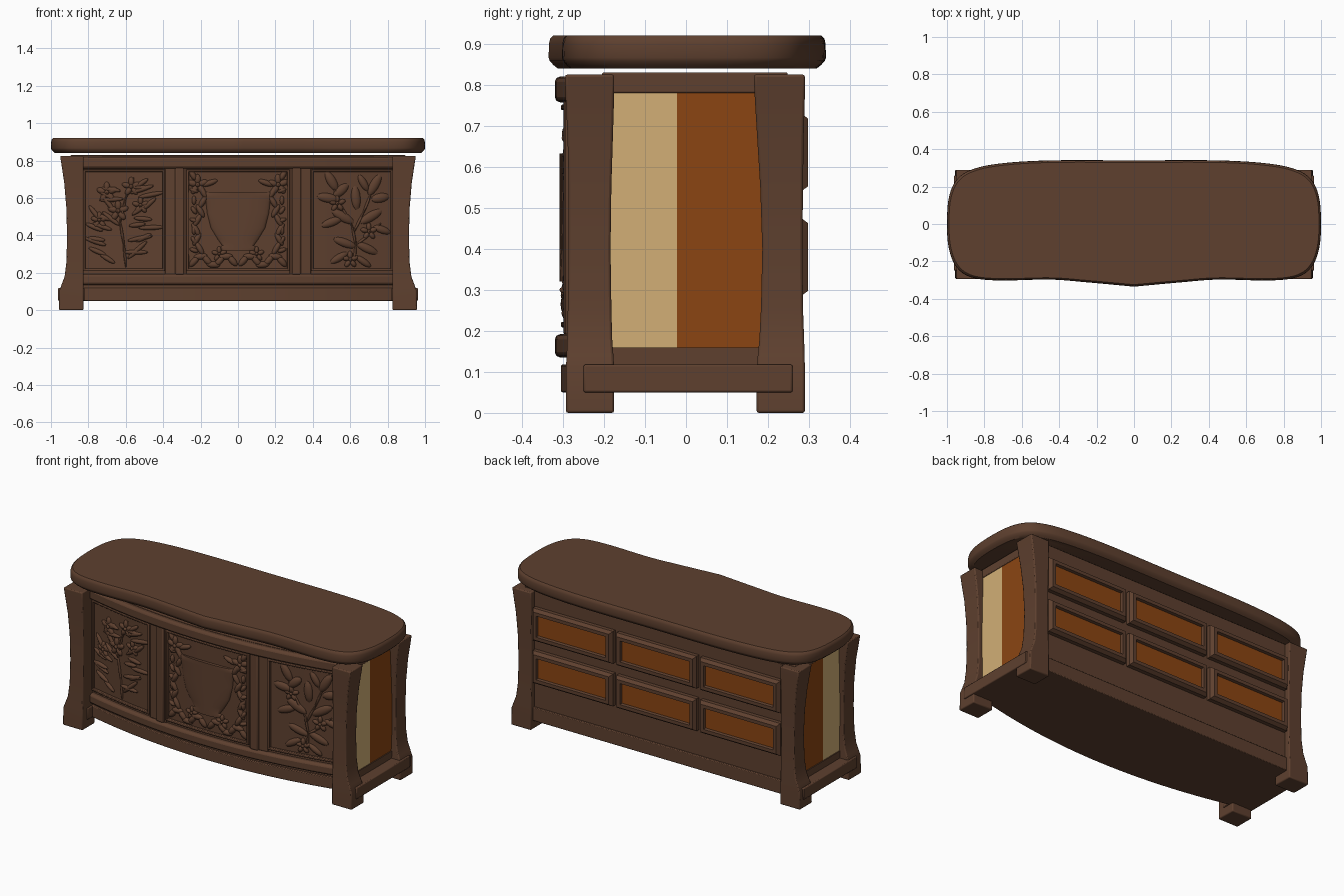
import bpy, bmesh, math, random
from mathutils import Matrix, Vector

if "Cube" in bpy.data.objects:
    bpy.data.objects.remove(bpy.data.objects["Cube"])

random.seed(4)


def material(name, rgb):
    m = bpy.data.materials.new(name)
    m.diffuse_color = (*rgb, 1)
    m.use_nodes = True
    m.node_tree.nodes["Principled BSDF"].inputs["Base Color"].default_value = m.diffuse_color
    return m


BROWN = material("dark_brown_wood", (0.112, 0.051, 0.028))
ORANGE = material("orange_brown_panel", (0.258, 0.060, 0.006))
TAN = material("tan_panel", (0.645, 0.429, 0.181))


def finish(name, bm, mats, bevel=0, angle=35):
    bmesh.ops.recalc_face_normals(bm, faces=bm.faces)
    me = bpy.data.meshes.new(name)
    bm.to_mesh(me)
    bm.free()
    ob = bpy.data.objects.new(name, me)
    bpy.context.collection.objects.link(ob)
    for m in mats:
        me.materials.append(m)
    if bevel:
        mod = ob.modifiers.new("bevel", 'BEVEL')
        mod.width, mod.segments, mod.limit_method = bevel, 2, 'ANGLE'
        mod.angle_limit = math.radians(40)
    bpy.ops.object.select_all(action='DESELECT')
    ob.select_set(True)
    bpy.context.view_layer.objects.active = ob
    bpy.ops.object.shade_smooth_by_angle(angle=math.radians(angle))
    return ob


def loft(name, rings, mats=(BROWN,), bevel=0):
    """Skin closed rings, cap both ends; the last cap takes the last material."""
    bm = bmesh.new()
    vs = [[bm.verts.new(p) for p in r] for r in rings]
    n = len(vs[0])
    for a, b in zip(vs, vs[1:]):
        for i in range(n):
            j = (i + 1) % n
            bm.faces.new((a[i], a[j], b[j], b[i]))
    bm.faces.new(vs[0])
    bm.faces.new(vs[-1]).material_index = len(mats) - 1
    return finish(name, bm, mats, bevel)


def box(name, x0, x1, y0, y1, z0, z1, mat=BROWN, bevel=0):
    return loft(name, [[(x0, y0, z), (x1, y0, z), (x1, y1, z), (x0, y1, z)] for z in (z0, z1)],
                (mat,), bevel)


def bow(x):
    """Curve of the bowed front."""
    return -0.29 + 0.10 * (x / 0.83) ** 2


def bowed(name, x0, x1, z0, z1, t, bevel=0.004):
    """Strip that follows the bowed front and stands out by t."""
    n = max(2, int((x1 - x0) / 0.05))
    rings = []
    for i in range(n + 1):
        x = x0 + (x1 - x0) * i / n
        f, b = bow(x) - t, bow(x) + 0.02
        rings.append([(x, f, z0), (x, f, z1), (x, b, z1), (x, b, z0)])
    return loft(name, rings, bevel=bevel)


def spline(pts, n=6):
    p = [Vector(q) for q in pts]
    p = [p[0]] + p + [p[-1]]
    out = []
    for a, b, c, d in zip(p, p[1:], p[2:], p[3:]):
        for i in range(n):
            t = i / n
            out.append(0.5 * (2 * b + (c - a) * t + (2 * a - 5 * b + 4 * c - d) * t * t
                              + (3 * b - a - 3 * c + d) * t ** 3))
    return out + [p[-1]]


# Top slab: half outline mirrored, lofted through a rounded edge profile
half = spline([(0, -.335), (.25, -.312), (.45, -.297), (.72, -.302), (.87, -.285), (.95, -.23),
               (.99, -.13), (1, 0), (.99, .14), (.95, .235), (.87, .29), (.72, .323), (.45, .34), (0, .34)])
outline = half + [Vector((-p.x, p.y)) for p in half[-2:0:-1]]
loft("top_slab", [[(p.x * (1 - i), p.y * (1 - i / 0.34), z) for p in outline] for z, i in
                  ((.84, .022), (.848, .012), (.858, .003), (.866, 0), (.9, .001), (.913, .004), (.92, .011))])

# Body with bowed front, and core that shows under the slab
xs = [-.885 + 1.77 * i / 36 for i in range(37)]
foot = [(x, bow(x)) for x in xs] + [(.885, .255), (-.885, .255)]
loft("body", [[(x, y, z) for x, y in foot] for z in (.05, .822)])
box("body_top_rail", -.895, .895, -.205, .248, .78, .83, bevel=.004)
box("back_base_rail", -.84, .84, .24, .268, .05, .13, bevel=.004)

# Posts, side rails and two-colour side panels
# (z, outer x, front post outer y and inner y, back post inner y and outer y)
POST = [(0, .957, -.293, -.175, .172, .29), (.105, .955, -.293, -.175, .172, .29),
        (.14, .942, -.291, -.177, .175, .289), (.18, .927, -.29, -.18, .179, .288),
        (.26, .917, -.288, -.182, .183, .285), (.4, .914, -.286, -.184, .186, .284),
        (.55, .918, -.286, -.182, .181, .285), (.68, .929, -.289, -.178, .173, .287),
        (.78, .944, -.294, -.175, .167, .29), (.825, .951, -.295, -.175, .165, .29)]
for side, s in (("left", -1), ("right", 1)):
    for end, k in (("front", 2), ("back", 4)):
        loft(f"{end}_{side}_post",
             [[(s * .826, r[k], r[0]), (s * r[1], r[k], r[0]), (s * r[1], r[k + 1], r[0]),
               (s * .826, r[k + 1], r[0])] for r in POST], bevel=.006)
    a, b = sorted((s * .82, s * .962))
    box(f"{side}_base_rail", a, b, -.25, .26, .05, .118, bevel=.005)
    a, b = sorted((s * .87, s * .891))
    box(f"{side}_tan_panel", a, b, -.19, -.022, .16, .78, TAN)
    box(f"{side}_orange_panel", a, b, -.022, .19, .16, .78, ORANGE)
    a, b = sorted((s * .86, s * .897))
    box(f"{side}_lower_rail", a, b, -.19, .19, .11, .16)

# Back drawers: raised frames with sunken orange panels
for row, zc in enumerate((.38, .635)):
    for col in (-1, 0, 1):
        def rect(y, i, xc=col * .555):
            w, h = .265 - i, .097 - i
            return [(xc - w, y, zc - h), (xc + w, y, zc - h), (xc + w, y, zc + h), (xc - w, y, zc + h)]
        loft(f"back_drawer_{row}_{col + 1}",
             [rect(.24, 0), rect(.278, 0), rect(.297, .014), rect(.297, .034), rect(.282, .038)],
             (BROWN, ORANGE))

# Front rails and mouldings
bowed("front_base_rail", -.84, .84, .05, .118, .015)
bowed("front_lower_rail", -.84, .84, .135, .192, .03, .013)
bowed("front_upper_rail", -.84, .84, .757, .82, .03, .013)
for s in (-1, 1):
    bowed("front_stile", s * .3325 - .058, s * .3325 + .058, .19, .76, .008)
    bowed("front_pilaster", s * .312 - .024, s * .312 + .024, .19, .765, .021, .006)
for n, x0, x1 in (("left", -.83, -.39), ("centre", -.275, .275), ("right", .39, .83)):
    w = .014
    for z in (.208, .738):
        bowed(f"{n}_panel_moulding", x0, x1, z, z + w, .015)
    for x in (x0, x1 - w):
        bowed(f"{n}_panel_moulding", x, x + w, .208, .752, .015)


# Carvings: flattened leaves laid on the bowed front
def leaf(bm, x, z, ang, length, width, t=.014):
    m = (Matrix.Translation((x, bow(x), z))
         @ Matrix.Rotation(math.atan(.29 * x), 4, 'Z')
         @ Matrix.Rotation(-math.radians(ang), 4, 'Y')
         @ Matrix.Diagonal((length / 2, t, width / 2, 1)))
    bmesh.ops.create_uvsphere(bm, u_segments=14, v_segments=8, radius=1, matrix=m)


def stem(bm, pts, w=.014):
    for a, b in zip(pts, pts[1:]):
        d = Vector(b) - Vector(a)
        leaf(bm, (a[0] + b[0]) / 2, (a[1] + b[1]) / 2, math.degrees(math.atan2(d.y, d.x)),
             d.length * 1.25, w, .011)


def flower(bm, x, z, r, petals=5):
    for i in range(petals):
        a = 360 * i / petals + 20
        leaf(bm, x + r * .55 * math.cos(math.radians(a)), z + r * .55 * math.sin(math.radians(a)),
             a, r, r * .6)
    leaf(bm, x, z, 0, r * .5, r * .5, .02)


# Left panel: spray of narrow leaves with blossoms
bm = bmesh.new()
stem(bm, [(-.6, .24), (-.61, .35), (-.63, .47), (-.6, .6), (-.56, .7)])
for i in range(26):
    z = .3 + .38 * i / 25
    s = 1 if i % 2 else -1
    r = random.uniform(.06, .16)
    leaf(bm, -.615 + s * r, z + random.uniform(-.03, .03), 90 - s * random.uniform(35, 95),
         random.uniform(.09, .15), .026)
for x, z, r in ((-.7, .63, .055), (-.57, .66, .05), (-.64, .53, .055), (-.52, .56, .045), (-.74, .48, .045)):
    flower(bm, x, z, r)
finish("left_panel_carving", bm, [BROWN])

# Right panel: broad leaves and open flowers
bm = bmesh.new()
stem(bm, [(.62, .25), (.63, .35), (.61, .45), (.55, .56), (.51, .66)])
stem(bm, [(.62, .42), (.67, .52), (.71, .62), (.74, .7)])
stem(bm, [(.63, .35), (.7, .4), (.76, .46)])
for x, z, a, l, w in ((.5, .69, 120, .12, .05), (.55, .64, 40, .1, .05), (.48, .6, 170, .12, .05),
                      (.56, .5, 150, .14, .05), (.5, .47, 200, .12, .045), (.63, .6, 95, .13, .05),
                      (.73, .67, 60, .13, .05), (.76, .6, 10, .1, .05), (.67, .68, 120, .1, .04),
                      (.71, .5, 30, .14, .05), (.77, .43, -20, .1, .04), (.57, .36, 160, .13, .045),
                      (.69, .33, -25, .13, .045), (.54, .28, 210, .11, .04), (.67, .26, -35, .1, .035)):
    leaf(bm, x, z, a, l, w, .016)
for x, z in ((.6, .27), (.7, .42), (.53, .57)):
    flower(bm, x, z, .045)
finish("right_panel_carving", bm, [BROWN])

# Centre panel: basket with leaf scrolls, mirrored left and right
loft("centre_basket", [[(r * math.cos(a), bow(0) + .003 - .021 * math.sin(a), z)
                        for a in [math.pi * 2 * k / 32 for k in range(32)]] for z, r in
                       ((.32, .09), (.335, .1), (.345, .085), (.38, .11), (.44, .145), (.52, .165),
                        (.58, .172), (.605, .188), (.625, .19), (.632, .17))])
bm = bmesh.new()
for s in (-1, 1):
    def L(x, z, a, l, w):
        leaf(bm, s * x, z, a if s > 0 else 180 - a, l, w, .016)
    for i in range(7):
        L(.03 + .034 * i, .265 + .022 * math.sin(i * 1.6), 50 * math.cos(i * 1.6), .075, .034)
        t = i / 6
        L(.205 + .02 * math.sin(5 * t), .33 + .3 * t, 60 + 60 * (i % 2), .08, .03)
        L(.235, .32 + .32 * t, 20 + 35 * (i % 3), .05, .024)
    flower(bm, s * .215, .67, .055)
    flower(bm, s * .1, .3, .04)
    L(.15, .68, 160, .09, .03)
    L(.24, .72, 60, .06, .03)
finish("centre_panel_carving", bm, [BROWN])
